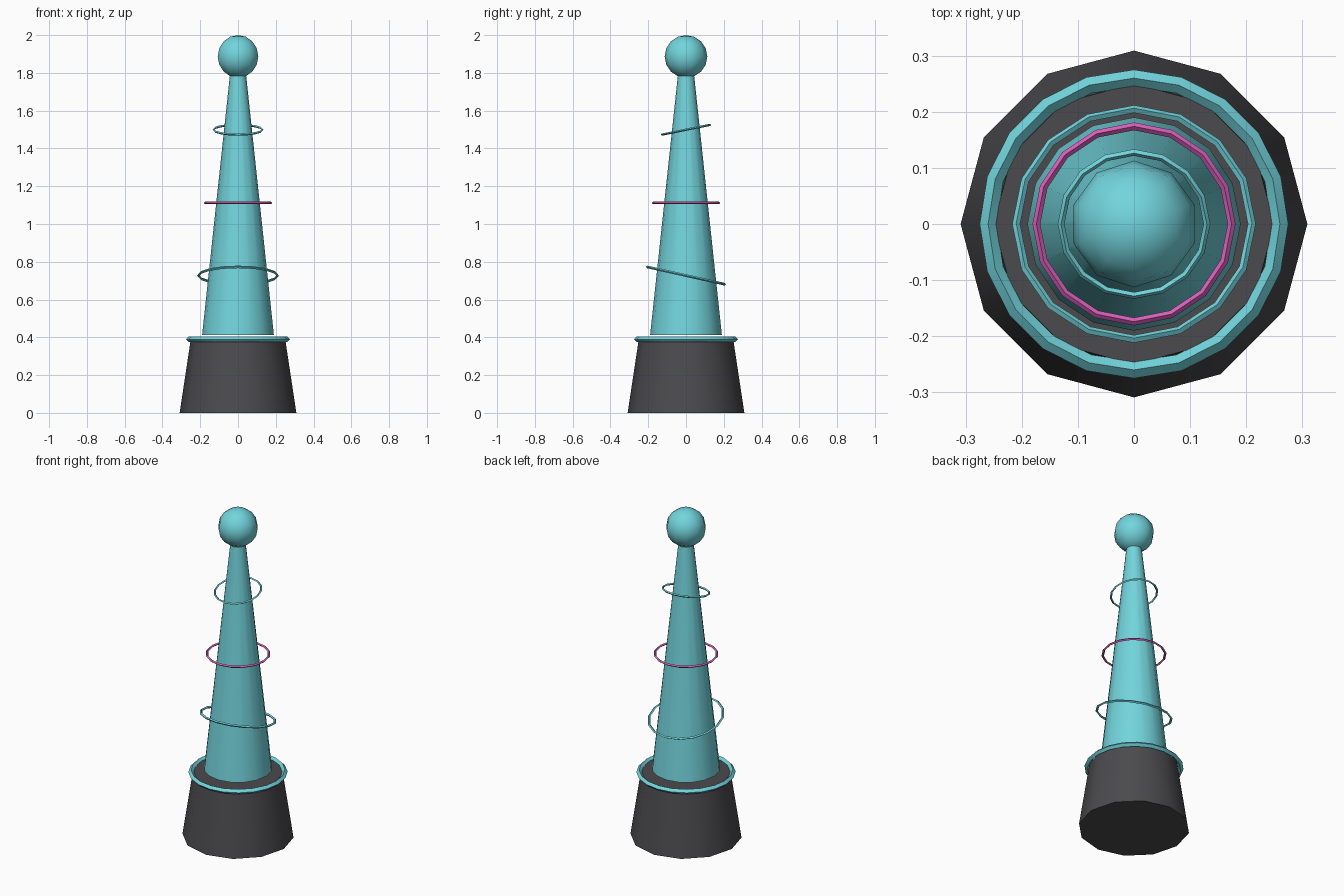
import bpy
import math

if "Cube" in bpy.data.objects:
    bpy.data.objects.remove(bpy.data.objects["Cube"])


def material(name, rgb):
    m = bpy.data.materials.new(name)
    m.diffuse_color = (*rgb, 1.0)
    m.use_nodes = True
    m.node_tree.nodes["Principled BSDF"].inputs["Base Color"].default_value = m.diffuse_color
    return m


TEAL = material("teal", (0.17, 0.66, 0.72))
PINK = material("pink", (0.70, 0.12, 0.50))
DARK = material("charcoal", (0.07, 0.068, 0.075))


def finish(name, mat, angle=40):
    ob = bpy.context.object
    ob.name = name
    ob.data.materials.append(mat)
    bpy.ops.object.shade_smooth_by_angle(angle=math.radians(angle))
    return ob


def taper(name, mat, sides, r_low, r_high, z_low, z_high):
    bpy.ops.mesh.primitive_cone_add(
        vertices=sides, radius1=r_low, radius2=r_high,
        depth=z_high - z_low, location=(0, 0, (z_low + z_high) / 2))
    finish(name, mat)


def ring(name, mat, radius, thickness, z, tilt=0.0, segments=16):
    bpy.ops.mesh.primitive_torus_add(
        major_radius=radius, minor_radius=thickness,
        major_segments=segments, minor_segments=4,
        location=(0, 0, z), rotation=(tilt, 0, 0))
    finish(name, mat)


# Twelve-sided pedestal and its rim
taper("base", DARK, 12, 0.309, 0.25, 0.0, 0.39)
ring("base_rim", TEAL, 0.26, 0.015, 0.389, segments=20)

# Tall spire hovering just above the base
taper("spire", TEAL, 16, 0.19, 0.043, 0.412, 1.787)

# Floating rings around the spire
ring("lower_ring", TEAL, 0.21, 0.007, 0.727, tilt=-0.22)
ring("middle_ring", PINK, 0.174, 0.007, 1.112)
ring("upper_ring", TEAL, 0.13, 0.006, 1.499, tilt=0.2)

# Ball on top, ten segments with a corner towards the back
bpy.ops.mesh.primitive_uv_sphere_add(segments=10, ring_count=8, radius=0.113,
                                     location=(0, 0, 1.887), rotation=(0, 0, math.pi / 2))
ball = finish("top_ball", TEAL, 60)
# turn so that a corner lies on the y axis
corner = max((ball.matrix_world.to_3x3() @ v.co for v in ball.data.vertices),
             key=lambda p: p.xy.length)
ball.rotation_euler.z = math.pi / 2 + math.pi / 2 - math.atan2(corner.y, corner.x)
